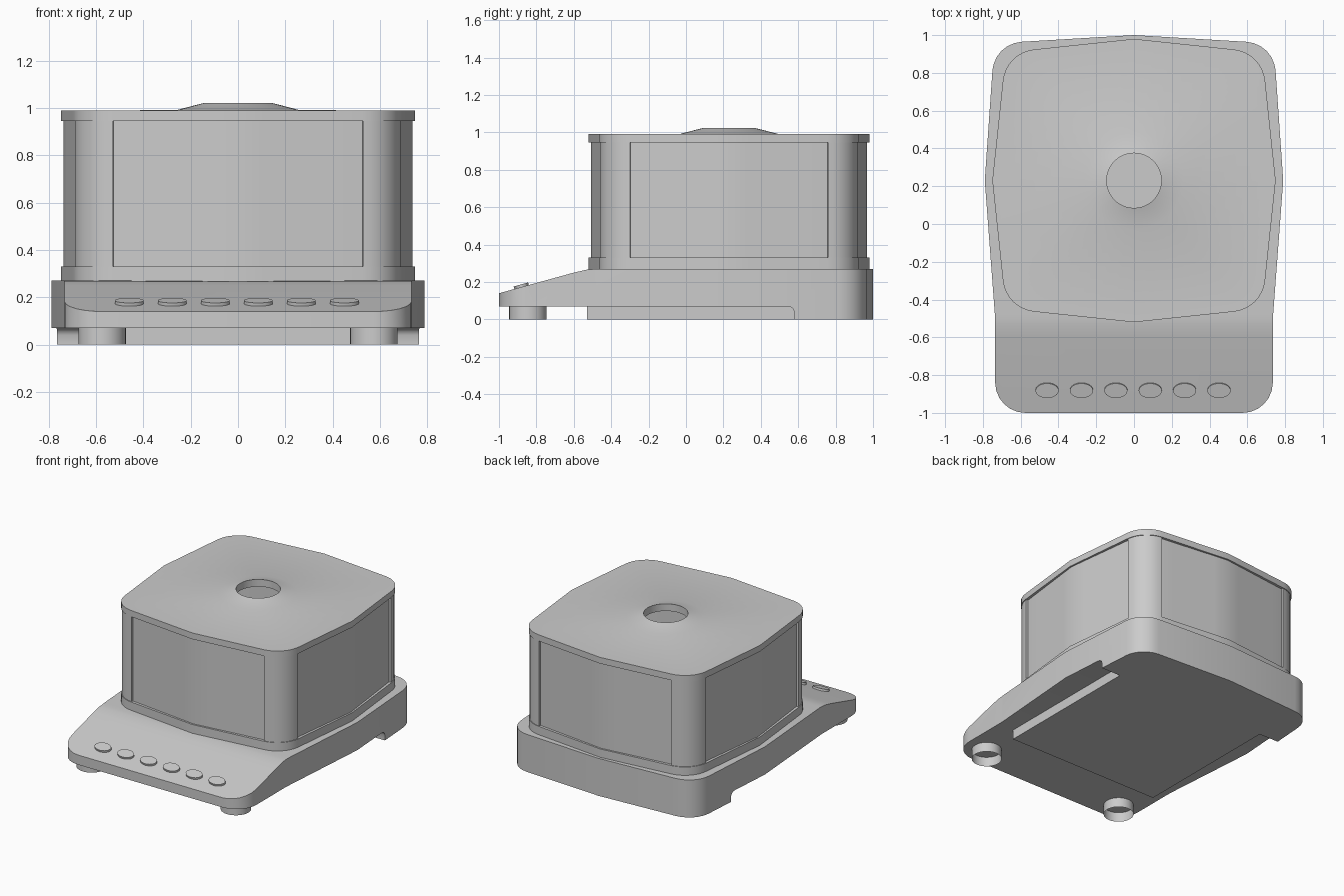
import bpy, bmesh
from math import sin, cos, radians, atan
from mathutils import Matrix

if "Cube" in bpy.data.objects:
    bpy.data.objects.remove(bpy.data.objects["Cube"])

CY = 0.23  # centre of the jar in y


def finish(name, bm, angle=30):
    bmesh.ops.recalc_face_normals(bm, faces=bm.faces[:])
    me = bpy.data.meshes.new(name)
    bm.to_mesh(me)
    bm.free()
    ob = bpy.data.objects.new(name, me)
    bpy.context.collection.objects.link(ob)
    bpy.ops.object.select_all(action='DESELECT')
    ob.select_set(True)
    bpy.context.view_layer.objects.active = ob
    bpy.ops.object.shade_smooth_by_angle(angle=radians(angle))
    return ob


def loft(name, rings, caps=True, loop=False):
    """Bridge rings of equal length; cap the ends or close the loop."""
    bm = bmesh.new()
    vs = [[bm.verts.new(p) for p in ring] for ring in rings]
    n = len(vs[0])
    pairs = list(zip(vs, vs[1:])) + ([(vs[-1], vs[0])] if loop else [])
    for a, b in pairs:
        for i in range(n):
            j = (i + 1) % n
            bm.faces.new((a[i], a[j], b[j], b[i]))
    if caps:
        bm.faces.new(vs[0])
        bm.faces.new(vs[-1])
    return finish(name, bm)


def corner(c, r, a0=6, a1=84, n=8):
    return [(c + r * sin(radians(a0 + (a1 - a0) * i / n)),
             c + r * cos(radians(a0 + (a1 - a0) * i / n))) for i in range(n + 1)]


def jar_outline(mid, c, r):
    """Rounded square with slightly peaked sides."""
    arc = corner(c, r)
    s, e = arc[0], arc[-1]
    quad = [(s[0] * i / 5, mid + (s[1] - mid) * i / 5) for i in range(5)] + arc
    quad += [(e[0] + (mid - e[0]) * i / 5, e[1] * (1 - i / 5)) for i in range(1, 5)]
    pts = []
    for k in range(4):
        for x, y in quad:
            for _ in range(k):
                x, y = y, -x
            pts.append((x, y))
    return pts


def at(pts, z):
    return [(x, y + CY, z) for x, y in pts]


def circle(pts, r, z):
    return at([(x * r / (x * x + y * y) ** .5, y * r / (x * x + y * y) ** .5) for x, y in pts], z)


# Base: plan outline intersected with the side profile
half = [(0, 1.0)]
half += [(0.585 + 0.165 * sin(radians(a)), 0.80 + 0.165 * cos(radians(a)))
         for a in (3, 17, 31, 45, 58, 72, 85)]
half += [(0.79, CY), (0.735, -0.5)]
half += [(0.575 + 0.16 * cos(radians(a)), -0.84 - 0.16 * sin(radians(a)))
         for a in range(0, 91, 15)]
plan = half + [(-x, y) for x, y in reversed(half[1:])]
base = loft("base", [[(x, y, z) for x, y in plan] for z in (-0.1, 0.4)])

profile = [(-1.1, 0.07), (-1.1, 0.112), (-0.6, 0.25), (-0.53, 0.266), (-0.47, 0.27),
           (1.1, 0.27), (1.1, 0), (0.58, 0), (0.58, 0.04), (0.572, 0.057),
           (0.56, 0.066), (0.54, 0.07)]
cutter = loft("side_profile", [[(x, y, z) for y, z in profile] for x in (-1, 1)])
cutter.hide_render = True
mod = base.modifiers.new("profile", 'BOOLEAN')
mod.operation = 'INTERSECT'
mod.solver = 'EXACT'
mod.object = cutter
bpy.context.view_layer.objects.active = base
bpy.ops.object.modifier_apply(modifier=mod.name)
bpy.data.objects.remove(cutter)
base.select_set(True)
bpy.ops.object.shade_smooth_by_angle(angle=radians(30))

# Block under the base
bm = bmesh.new()
bmesh.ops.create_cube(bm, size=1, matrix=Matrix.Translation((0, 0.03, 0.036))
                      @ Matrix.Diagonal((1.22, 1.12, 0.072, 1)))
finish("underside_block", bm)

# Front feet, open tubes
for side, x in (("left", -0.575), ("right", 0.575)):
    bm = bmesh.new()
    bmesh.ops.create_cone(bm, cap_ends=False, segments=32, radius1=0.1, radius2=0.1,
                          depth=0.07, matrix=Matrix.Translation((x, -0.845, 0.035)))
    finish(side + "_foot", bm)

# Row of oval buttons on the slope
tilt = atan(0.276)
for i in range(6):
    bm = bmesh.new()
    m = (Matrix.Translation((-0.46 + 0.182 * i, -0.88, 0.176))
         @ Matrix.Rotation(tilt, 4, 'X') @ Matrix.Diagonal((0.061, 0.04, 1, 1)))
    bmesh.ops.create_cone(bm, cap_ends=True, segments=32, radius1=1, radius2=1,
                          depth=0.022, matrix=m)
    finish(f"button_{i + 1}", bm)

# Jar: lower ring, hollow panelled wall, corner posts
rim = jar_outline(0.75, 0.51, 0.185)
loft("lower_ring", [at(rim, 0.265), at(rim, 0.33)])
wall = jar_outline(0.738, 0.51, 0.165)
inner = jar_outline(0.718, 0.51, 0.145)
loft("jar_wall", [at(wall, 0.325), at(wall, 0.95), at(inner, 0.95), at(inner, 0.325)],
     caps=False, loop=True)
out, back = corner(0.51, 0.18), corner(0.51, 0.155)
section = out + back[::-1]
for name, sx, sy in (("back_right", 1, 1), ("back_left", -1, 1),
                     ("front_right", 1, -1), ("front_left", -1, -1)):
    ring = [(x * sx, y * sy) for x, y in section]
    loft(name + "_post", [at(ring, 0.325), at(ring, 0.95)])

# Lid with raised centre and open hole
loft("lid", [at(rim, 0.945), at(rim, 0.99), circle(rim, 0.26, 0.992), circle(rim, 0.145, 1.022),
             circle(rim, 0.145, 0.97), circle(rim, 0.26, 0.945)], caps=False, loop=True)
